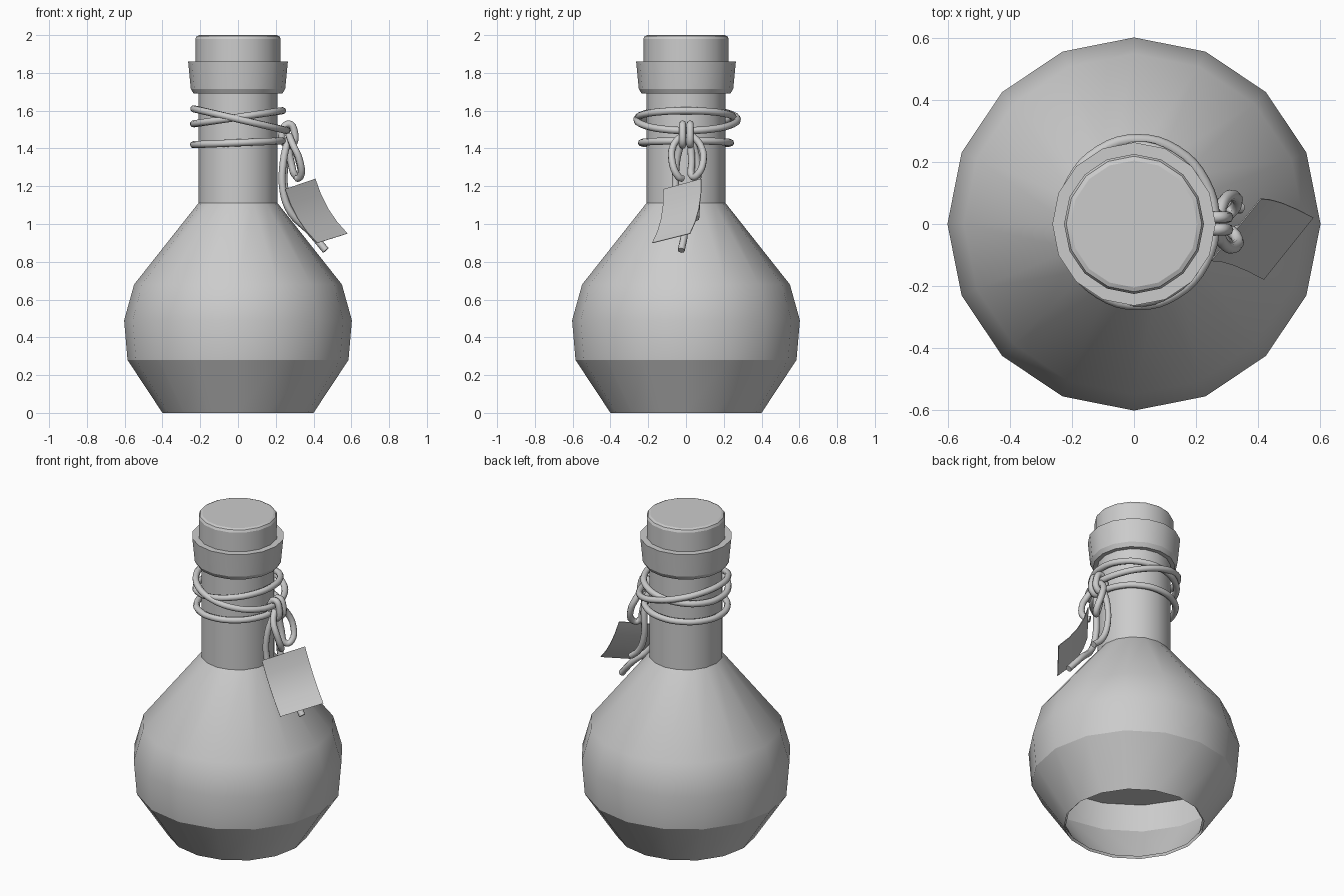
import bpy, bmesh, math
from mathutils import Vector

if "Cube" in bpy.data.objects:
    bpy.data.objects.remove(bpy.data.objects["Cube"])

SIDES = 16


def finish(ob, angle):
    bpy.ops.object.select_all(action='DESELECT')
    ob.select_set(True)
    bpy.context.view_layer.objects.active = ob
    if ob.type == 'CURVE':
        bpy.ops.object.convert(target='MESH')
    bpy.ops.object.shade_smooth_by_angle(angle=math.radians(angle))


def add_mesh(name, bm, angle):
    me = bpy.data.meshes.new(name)
    bm.to_mesh(me)
    bm.free()
    ob = bpy.data.objects.new(name, me)
    bpy.context.collection.objects.link(ob)
    finish(ob, angle)


def lathe(name, profile, cap_top=False):
    """Revolve (radius, z) points running from bottom to top."""
    bm = bmesh.new()
    rings = [[bm.verts.new((r * math.cos(2 * math.pi * i / SIDES),
                            r * math.sin(2 * math.pi * i / SIDES), z))
              for i in range(SIDES)] for r, z in profile]
    for a, b in zip(rings, rings[1:]):
        for i in range(SIDES):
            j = (i + 1) % SIDES
            bm.faces.new((a[i], a[j], b[j], b[i]))
    if cap_top:
        bm.faces.new(rings[-1])
    add_mesh(name, bm, 23.5)


def cord(name, points, closed=False, radius=0.019):
    """Round string through the given points."""
    cu = bpy.data.curves.new(name, 'CURVE')
    cu.dimensions = '3D'
    cu.bevel_depth = radius
    cu.bevel_resolution = 2
    cu.resolution_u = 4
    cu.use_fill_caps = True
    sp = cu.splines.new('BEZIER')
    sp.bezier_points.add(len(points) - 1)
    for p, co in zip(sp.bezier_points, points):
        p.co = co
        p.handle_left_type = p.handle_right_type = 'AUTO'
    sp.use_cyclic_u = closed
    ob = bpy.data.objects.new(name, cu)
    bpy.context.collection.objects.link(ob)
    finish(ob, 60)


def neck_ring(name, rx, ry, z_left, z_right, cx=0.0, cy=0.0):
    pts = []
    for i in range(12):
        a = 2 * math.pi * i / 12
        t = (math.cos(a) + 1) / 2
        pts.append((cx + rx * math.cos(a), cy + ry * math.sin(a),
                    z_left + (z_right - z_left) * t))
    cord(name, pts, closed=True)


# Bottle with open base, lip and stopper
lathe("bottle_body", [(0.40, 0), (0.585, 0.28), (0.603, 0.49), (0.55, 0.68),
                      (0.21, 1.11), (0.21, 1.70)])
lathe("bottle_lip", [(0.205, 1.69), (0.235, 1.69), (0.25, 1.715),
                     (0.264, 1.86), (0.20, 1.86)])
lathe("stopper", [(0.226, 1.85), (0.226, 1.98), (0.219, 1.994), (0.205, 2.0)],
      cap_top=True)

# Liquid surface inside
lathe("liquid", [(0.39, 0.01), (0.572, 0.28), (0.585, 0.46)], cap_top=True)

# String wound around the neck
neck_ring("string_ring_low", 0.236, 0.236, 1.42, 1.44)
neck_ring("string_ring_mid", 0.236, 0.250, 1.53, 1.60)
neck_ring("string_ring_top", 0.247, 0.266, 1.61, 1.495, 0.012, 0.006)

# Knot: two small upright loops
for side, y in (("left", -0.018), ("right", 0.022)):
    cord("knot_" + side, [(0.27, y, 1.53), (0.298, y, 1.49), (0.285, y, 1.42),
                          (0.245, y, 1.43), (0.238, y, 1.50)], closed=True)

# Bow loops holding the tag
cord("bow_left", [(0.27, -0.02, 1.47), (0.29, -0.065, 1.42), (0.325, -0.075, 1.34),
                  (0.33, -0.04, 1.25), (0.31, -0.02, 1.24)])
cord("bow_right", [(0.275, 0.03, 1.47), (0.29, 0.075, 1.42), (0.32, 0.092, 1.34),
                   (0.33, 0.06, 1.26), (0.31, 0.035, 1.25), (0.28, 0.03, 1.33),
                   (0.265, 0.025, 1.43)])

# Loose string ends
cord("tail_long", [(0.265, -0.02, 1.45), (0.24, -0.05, 1.33), (0.238, -0.055, 1.18),
                   (0.28, -0.045, 1.06), (0.38, -0.01, 0.96), (0.465, -0.025, 0.86)])
cord("tail_short", [(0.265, 0.03, 1.45), (0.25, 0.06, 1.33), (0.25, 0.06, 1.18),
                    (0.29, 0.055, 1.08), (0.345, 0.052, 1.03)])

# Tag: gently bent card
p1, p2, p3, p4 = map(Vector, ((0.25, -0.12, 1.185), (0.41, 0.08, 1.24),
                              (0.58, 0.02, 0.95), (0.42, -0.18, 0.90)))
normal = (p2 - p1).cross(p4 - p1).normalized()
bm = bmesh.new()
rows = []
for i in range(5):
    t = i / 4
    bend = normal * (0.028 * 4 * t * (1 - t))
    rows.append([bm.verts.new(a.lerp(b, t) + bend + normal * off)
                 for a, b, off in ((p1, p4, 0), (p2, p3, 0),
                                   (p2, p3, 0.004), (p1, p4, 0.004))])
for a, b in zip(rows, rows[1:]):
    for k in range(4):
        m = (k + 1) % 4
        bm.faces.new((a[k], a[m], b[m], b[k]))
bm.faces.new(rows[0])
bm.faces.new(rows[-1])
bmesh.ops.recalc_face_normals(bm, faces=bm.faces)
add_mesh("tag", bm, 30)
